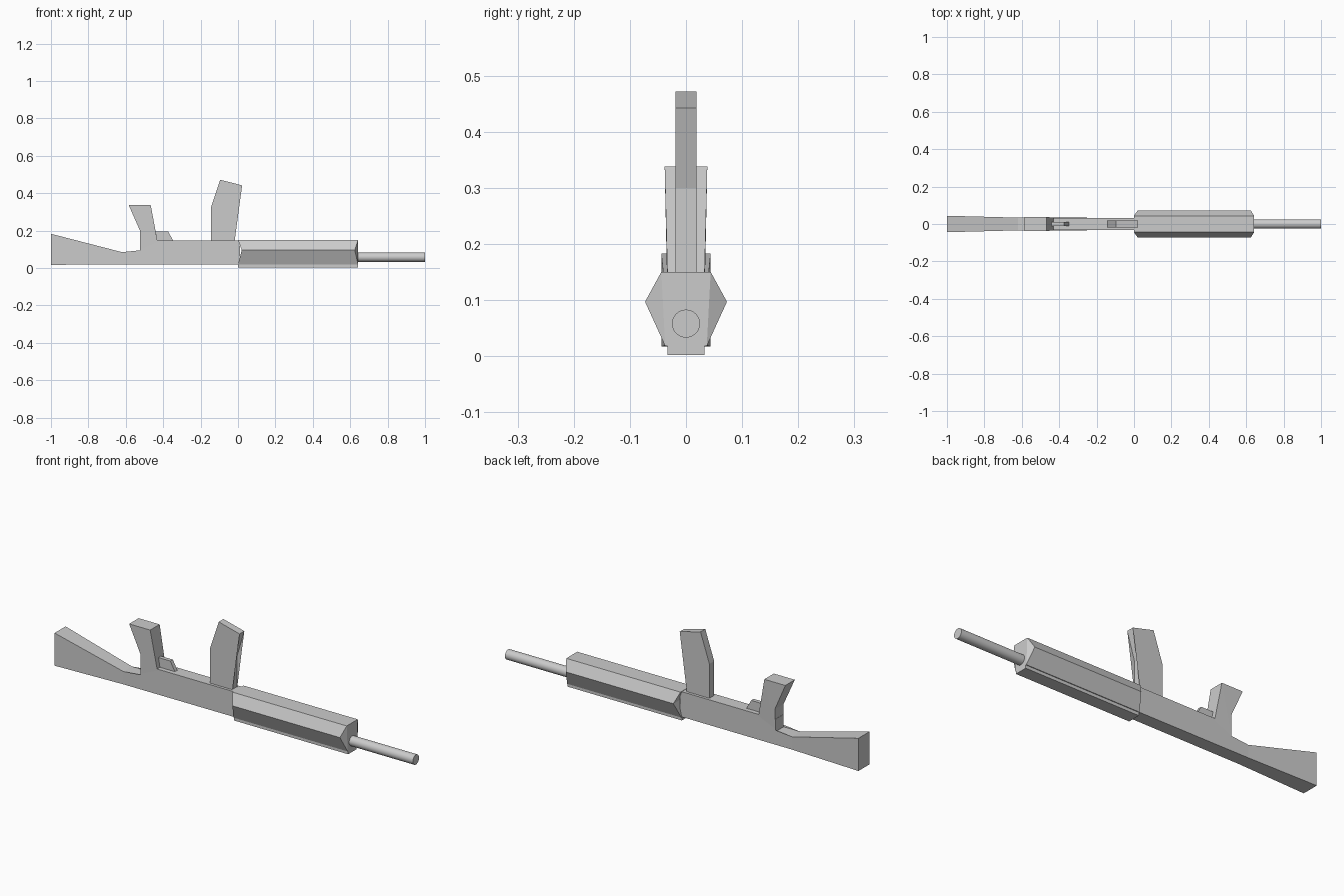
import bpy, bmesh, math

if "Cube" in bpy.data.objects:
    bpy.data.objects.remove(bpy.data.objects["Cube"])


def make_object(name, rings):
    """Loft a closed solid through equal-length rings of points."""
    bm = bmesh.new()
    loops = [[bm.verts.new(p) for p in ring] for ring in rings]
    n = len(loops[0])
    for a, b in zip(loops, loops[1:]):
        for i in range(n):
            j = (i + 1) % n
            bm.faces.new((a[i], a[j], b[j], b[i]))
    caps = [bm.faces.new(loops[0]), bm.faces.new(loops[-1])]
    bmesh.ops.triangulate(bm, faces=caps)
    bmesh.ops.recalc_face_normals(bm, faces=bm.faces)
    mesh = bpy.data.meshes.new(name)
    bm.to_mesh(mesh)
    bm.free()
    obj = bpy.data.objects.new(name, mesh)
    bpy.context.collection.objects.link(obj)
    return obj


def plate(name, points):
    """Side profile of (x, z, half width) mirrored across y = 0."""
    return make_object(name, [[(x, s * w, z) for x, z, w in points] for s in (-1, 1)])


# Shoulder stock, flaring towards the butt
plate("stock", [(-1, 0.017, 0.044), (-0.62, 0.02, 0.034),
                (-0.62, 0.085, 0.034), (-1, 0.183, 0.044)])

# Receiver with a low rear tang
W = 0.033
plate("receiver", [(-0.62, 0.02, 0.034), (0.01, 0.02, W), (0.01, 0.148, W),
                   (-0.525, 0.148, W), (-0.525, 0.085, W), (-0.62, 0.085, 0.034)])

# Hand grip, widening to its end
plate("grip", [(-0.524, 0.10, W), (-0.43, 0.14, W), (-0.467, 0.338, 0.038),
               (-0.585, 0.338, 0.038), (-0.524, 0.20, 0.035)])

# Trigger
plate("trigger", [(-0.43, 0.14, 0.01), (-0.343, 0.14, 0.01),
                  (-0.373, 0.195, 0.01), (-0.44, 0.195, 0.01)])

# Bent magazine
plate("magazine", [(-0.145, 0.13, 0.019), (-0.02, 0.13, 0.019), (-0.02, 0.30, 0.019),
                   (0.022, 0.442, 0.019), (-0.095, 0.472, 0.019), (-0.145, 0.322, 0.019)])


# Six-sided handguard with its side ridges set back at both ends
def guard_ring(x, inset):
    half = [(x, 0.037, 0.018), (x + inset, 0.073, 0.097), (x, 0.044, 0.15)]
    return half + [(px, -py, pz) for px, py, pz in reversed(half)]


make_object("handguard", [guard_ring(0, 0.02), guard_ring(0.642, -0.018)])

# Flat rail under the handguard
plate("lower_rail", [(0, 0.002, W), (0.642, 0.002, W), (0.642, 0.03, W), (0, 0.03, W)])

# Barrel
bpy.ops.mesh.primitive_cylinder_add(vertices=24, radius=0.025, depth=0.40,
                                    location=(0.80, 0, 0.058),
                                    rotation=(0, math.pi / 2, 0))
barrel = bpy.context.object
barrel.name = "barrel"
bpy.ops.object.shade_smooth_by_angle()
